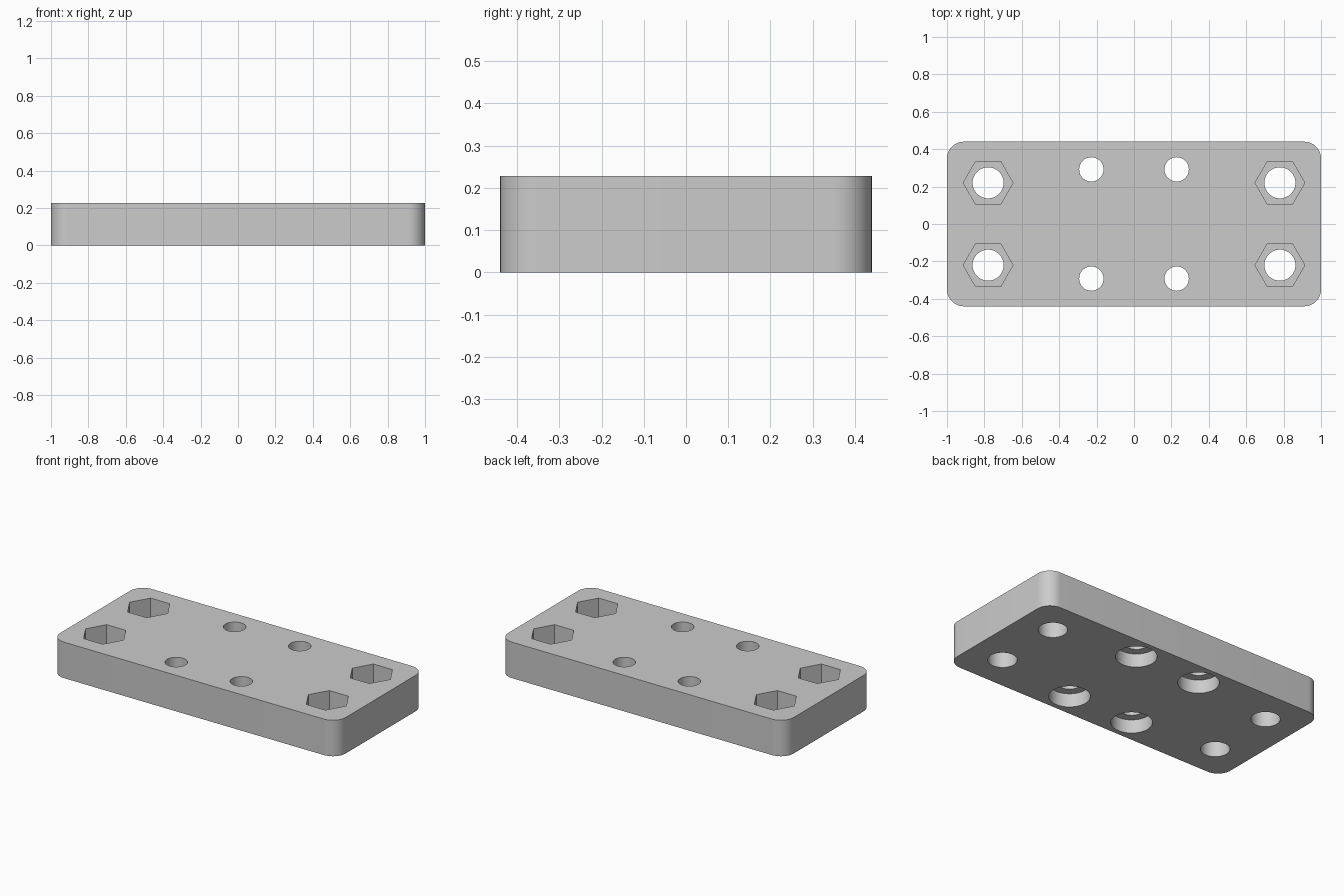
import bpy
import math

cube = bpy.data.objects.get("Cube")
if cube:
    bpy.data.objects.remove(cube, do_unlink=True)

HALF_Y, HEIGHT, CORNER = 0.44, 0.228, 0.09
NUT_DEPTH, BORE_DEPTH = 0.13, 0.085
OVER = 0.05  # how far cutters reach past the surface

grey = bpy.data.materials.new("light_grey")
grey.use_nodes = True
colour = (0.6, 0.6, 0.6, 1)
grey.diffuse_color = colour
grey.node_tree.nodes["Principled BSDF"].inputs["Base Color"].default_value = colour

# Plate with rounded upright corners
bpy.ops.mesh.primitive_cube_add(size=1, location=(0, 0, HEIGHT / 2))
plate = bpy.context.object
plate.name = plate.data.name = "mounting_plate"
plate.scale = (2, 2 * HALF_Y, HEIGHT)
bpy.ops.object.transform_apply(location=True, rotation=False, scale=True)
plate.data.materials.append(grey)

weights = plate.data.attributes.new("bevel_weight_edge", "FLOAT", "EDGE")
for edge in plate.data.edges:
    a, b = (plate.data.vertices[i].co for i in edge.vertices)
    weights.data[edge.index].value = float(abs(a.z - b.z) > HEIGHT / 2)
bevel = plate.modifiers.new("round_corners", "BEVEL")
bevel.limit_method = "WEIGHT"
bevel.width = CORNER
bevel.segments = 12
bpy.ops.object.modifier_apply(modifier=bevel.name)


def cut(x, y, radius, bottom, top, sides=48):
    """Remove an upright prism from the plate."""
    bpy.ops.mesh.primitive_cylinder_add(
        vertices=sides, radius=radius, depth=top - bottom,
        location=(x, y, (bottom + top) / 2),
        rotation=(0, 0, math.pi / 2 if sides == 6 else 0))
    cutter = bpy.context.object
    cutter.name = "hole_cutter"
    cutter.hide_render = True
    cutter.data.materials.append(grey)
    boolean = plate.modifiers.new("hole", "BOOLEAN")
    boolean.operation = "DIFFERENCE"
    boolean.solver = "EXACT"
    boolean.object = cutter
    bpy.ops.object.select_all(action="DESELECT")
    bpy.context.view_layer.objects.active = plate
    plate.select_set(True)
    bpy.ops.object.modifier_apply(modifier=boolean.name)
    bpy.data.objects.remove(cutter, do_unlink=True)


for sx in (-1, 1):
    for sy in (-1, 1):
        # Bolt holes with hexagonal nut pockets in the top
        x, y = 0.78 * sx, 0.22 * sy
        cut(x, y, 0.133, HEIGHT - NUT_DEPTH, HEIGHT + OVER, sides=6)
        cut(x, y, 0.083, -OVER, HEIGHT + OVER)
        # Screw holes counterbored from below
        x, y = 0.228 * sx, 0.292 * sy
        cut(x, y, 0.117, -OVER, BORE_DEPTH)
        cut(x, y, 0.065, -OVER, HEIGHT + OVER)

bpy.ops.object.shade_smooth_by_angle(angle=math.radians(30))
